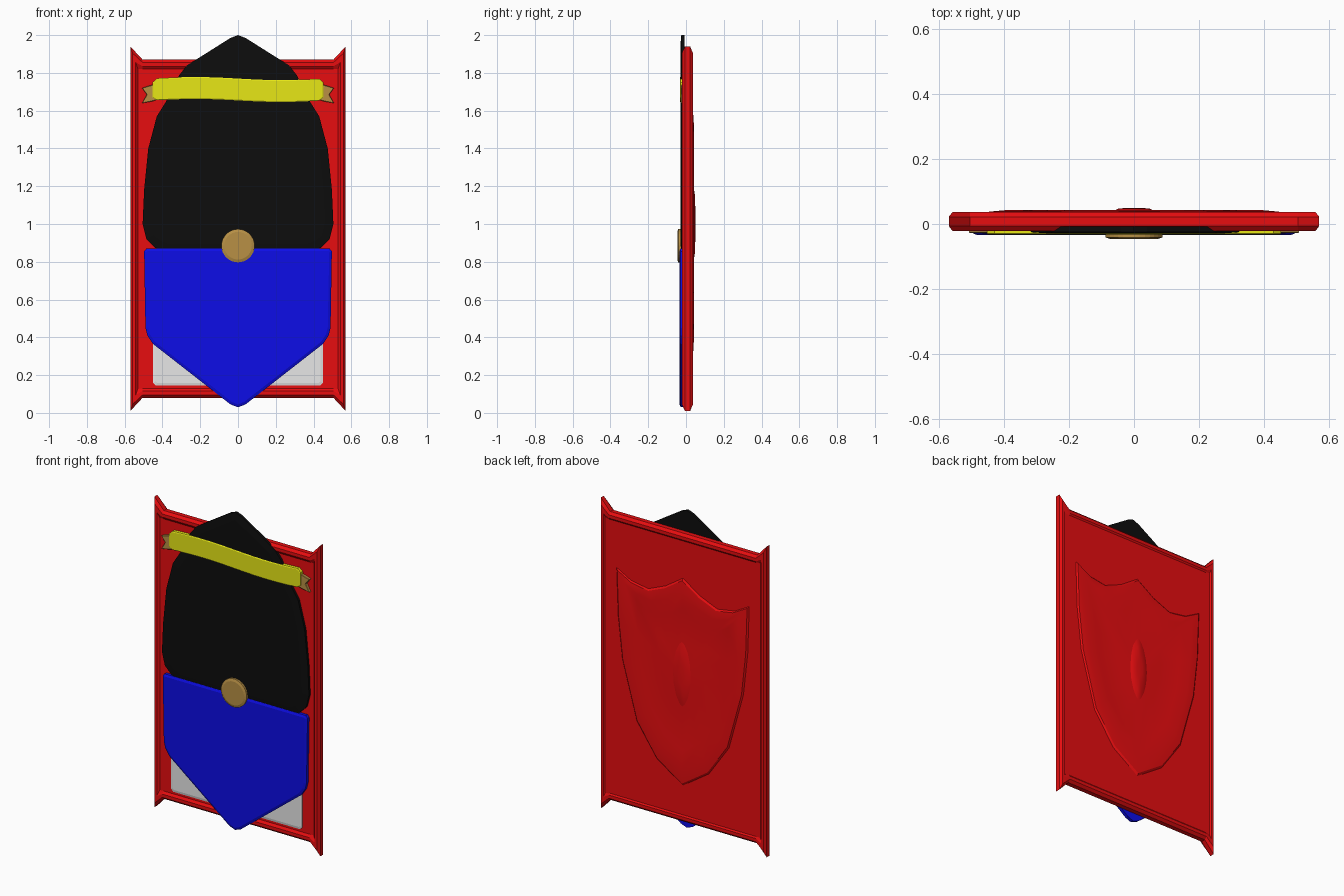
import bpy
import bmesh
import math

cube = bpy.data.objects.get("Cube")
if cube:
    bpy.data.objects.remove(cube, do_unlink=True)


def material(name, rgb):
    m = bpy.data.materials.new(name)
    m.use_nodes = True
    m.diffuse_color = (*rgb, 1)
    m.node_tree.nodes["Principled BSDF"].inputs["Base Color"].default_value = (*rgb, 1)
    return m


RED = material("red", (0.8, 0.004, 0.005))
BLACK = material("black", (0.004, 0.004, 0.004))
BLUE = material("blue", (0.004, 0.004, 0.8))
YELLOW = material("yellow", (0.8, 0.8, 0.008))
BRONZE = material("bronze", (0.48, 0.28, 0.06))
WHITE = material("white", (0.8, 0.8, 0.8))


def finish(bm, name, mat, smooth=False):
    bmesh.ops.recalc_face_normals(bm, faces=bm.faces)
    mesh = bpy.data.meshes.new(name)
    bm.to_mesh(mesh)
    bm.free()
    mesh.materials.append(mat)
    ob = bpy.data.objects.new(name, mesh)
    bpy.context.collection.objects.link(ob)
    if smooth:
        bpy.ops.object.select_all(action='DESELECT')
        ob.select_set(True)
        bpy.context.view_layer.objects.active = ob
        bpy.ops.object.shade_smooth_by_angle(angle=math.radians(25))
    return ob


def mirrored(half):
    """Close a right-hand outline by mirroring it across x = 0."""
    return half + [(-x, z) for x, z in reversed(half) if x > 0]


def plate(name, pts, back, front, mat, inset=0.012, rise=0.004):
    """Flat plate facing -y with a chamfered front rim."""
    bm = bmesh.new()
    base = bm.faces.new([bm.verts.new((x, back, z)) for x, z in pts])
    ext = bmesh.ops.extrude_face_region(bm, geom=[base], use_keep_orig=True)["geom"]
    for v in ext:
        if isinstance(v, bmesh.types.BMVert):
            v.co.y = front + rise
    cap = [f for f in ext if isinstance(f, bmesh.types.BMFace)]
    bmesh.ops.recalc_face_normals(bm, faces=bm.faces)
    bmesh.ops.inset_region(bm, faces=cap, thickness=inset, depth=rise)
    return finish(bm, name, mat)


def loft(name, rings, mat, closed=False, smooth=False):
    """Skin between equal-length rings, optionally joining last to first."""
    bm = bmesh.new()
    loops = [[bm.verts.new(p) for p in r] for r in rings]
    pairs = list(zip(loops, loops[1:]))
    if closed:
        pairs.append((loops[-1], loops[0]))
    for a, b in pairs:
        for i in range(len(a)):
            j = (i + 1) % len(a)
            bm.faces.new((a[i], a[j], b[j], b[i]))
    if not closed:
        bm.faces.new(loops[0])
        bm.faces.new(loops[-1])
    return finish(bm, name, mat, smooth)


# Frame with flared corner horns and a rounded section
MID = 0.975
outer_q = [(0.505, 0.895), (0.57, 0.965)]
inner_q = [(0.505, 0.845), (0.53, 0.845)]


def around(q):
    a, b = q
    return [(sx * x, MID + sz * z) for sx, sz, pts in
            ((1, 1, (a, b)), (1, -1, (b, a)), (-1, -1, (a, b)), (-1, 1, (b, a)))
            for x, z in pts]


section = [(0, -0.006), (0, 0.022), (0.3, 0.037), (0.7, 0.037),
           (1, 0.026), (1, -0.01), (0.7, -0.022), (0.3, -0.022)]
loft("frame", [[(a + (c - a) * t, y, b + (d - b) * t)
                for (a, b), (c, d) in zip(around(outer_q), around(inner_q))]
               for t, y in section], RED, closed=True)

# Back panel
plate("panel", mirrored([(0.54, 1.83), (0.54, 0.12)]), 0.03, -0.01, RED, 0.015, 0.001)

# Shield relief on the back
shield = mirrored([(0, 1.60), (0.12, 1.52), (0.24, 1.47), (0.36, 1.49), (0.46, 1.545),
                   (0.45, 1.25), (0.42, 0.98), (0.32, 0.62), (0.18, 0.42), (0, 0.30)])
loft("back_shield", [[(x * s, y, 1.0 + (z - 1.0) * s) for x, z in shield]
                     for s, y in ((1, 0.026), (0.97, 0.038), (0.85, 0.043),
                                  (0.68, 0.036), (0.35, 0.039), (0.1, 0.041))],
     RED, smooth=True)

# Pointed oval boss on the shield
lens = [(0.07 * math.cos(a) * abs(math.cos(a)) ** 0.3, 0.22 * math.sin(a))
        for a in (i * math.tau / 16 for i in range(16))]
loft("shield_boss", [[(x * s, y, 1.0 + z * s) for x, z in lens]
                     for s, y in ((1, 0.036), (0.7, 0.047), (0.3, 0.05))],
     RED, smooth=True)

# Paper sheet behind the pocket
plate("paper", mirrored([(0.45, 0.82), (0.45, 0.16), (0.435, 0.145)]),
      -0.008, -0.017, WHITE, 0.015, 0.003)

# Black upper flap
plate("upper_flap", mirrored([(0, 2.0), (0.04, 1.985), (0.27, 1.84), (0.31, 1.79),
                              (0.38, 1.65), (0.43, 1.57), (0.475, 1.4), (0.497, 1.18),
                              (0.505, 1.0), (0.485, 0.92), (0.44, 0.875), (0.38, 0.85)]),
      -0.008, -0.029, BLACK, 0.045, 0.004)

# Blue pointed pocket
plate("lower_pocket", mirrored([(0.485, 0.87), (0.497, 0.855), (0.49, 0.45), (0.48, 0.41),
                                (0.45, 0.365), (0.04, 0.045), (0, 0.03)]),
      -0.008, -0.034, BLUE, 0.015, 0.006)

# Wavy ribbon and its forked tails
steps = [-0.43 + 0.86 * i / 20 for i in range(21)]


def wave(x):
    return 1.712 - 0.008 * math.sin(x * 7)


ribbon = ([(x, wave(x) + 0.058) for x in steps] + [(0.452, 1.75), (0.452, 1.67)]
          + [(x, wave(x) - 0.058) for x in reversed(steps)] + [(-0.452, 1.67), (-0.452, 1.75)])
plate("ribbon", ribbon, -0.01, -0.033, YELLOW, 0.005, 0.003)
for side, label in ((1, "left"), (-1, "right")):
    tail = [(0.42, 1.74), (0.46, 1.735), (0.508, 1.72), (0.483, 1.685),
            (0.508, 1.64), (0.46, 1.648), (0.42, 1.66)]
    plate("ribbon_tail_" + label, [(side * x, z) for x, z in tail],
          -0.008, -0.027, BRONZE, 0.003, 0.002)

# Round clasp
clasp = [(0.088 * math.cos(i * math.tau / 32), 0.885 + 0.088 * math.sin(i * math.tau / 32))
         for i in range(32)]
plate("clasp", clasp, -0.02, -0.046, BRONZE, 0.015, 0.005)
